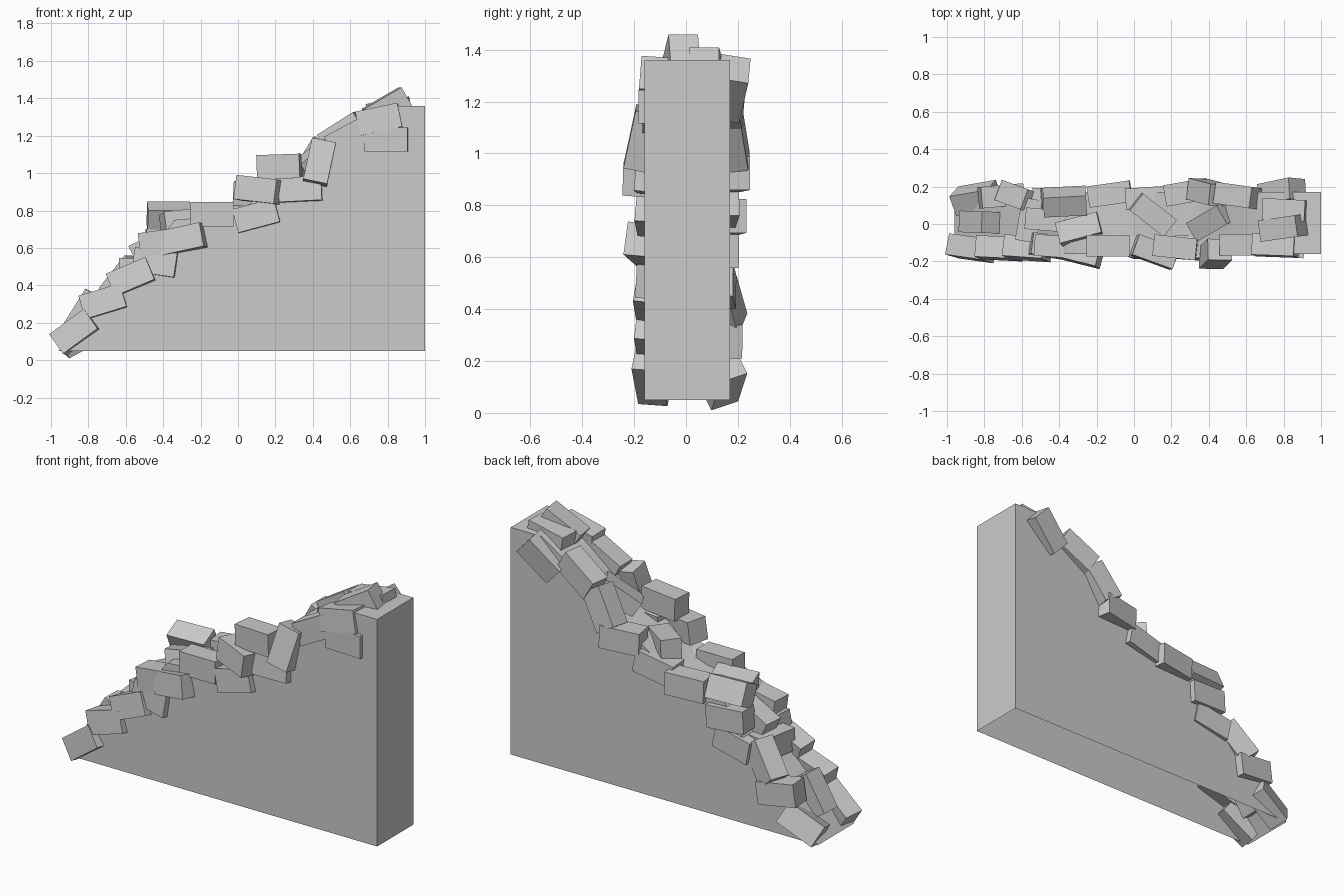
import bpy
import bmesh
from math import radians
from mathutils import Euler

default_cube = bpy.data.objects.get("Cube")
if default_cube:
    bpy.data.objects.remove(default_cube, do_unlink=True)

# Single stone colour
stone = bpy.data.materials.new("stone grey")
stone.use_nodes = True
STONE_COLOUR = (0.6, 0.6, 0.6, 1)
stone.diffuse_color = STONE_COLOUR
stone.node_tree.nodes["Principled BSDF"].inputs["Base Color"].default_value = STONE_COLOUR

BRICK_SIZE = (0.23, 0.115, 0.13)
WALL_BASE = 0.05


def make_object(name, bm):
    """Turn a bmesh into a stone object in the scene."""
    mesh = bpy.data.meshes.new(name)
    bm.to_mesh(mesh)
    bm.free()
    mesh.materials.append(stone)
    obj = bpy.data.objects.new(name, mesh)
    bpy.context.scene.collection.objects.link(obj)
    return obj


def make_wall(profile, front, back):
    """Extrude the broken wall outline through its thickness, open below."""
    bm = bmesh.new()
    outline = [bm.verts.new((x, front, z)) for x, z in profile]
    face = bm.faces.new(outline)
    result = bmesh.ops.extrude_face_region(bm, geom=[face])
    moved = [v for v in result["geom"] if isinstance(v, bmesh.types.BMVert)]
    bmesh.ops.translate(bm, verts=moved, vec=(0, back - front, 0))
    bmesh.ops.recalc_face_normals(bm, faces=bm.faces)
    underside = [f for f in bm.faces if all(v.co.z < WALL_BASE + 0.01 for v in f.verts)]
    bmesh.ops.delete(bm, geom=underside, context="FACES")
    return make_object("wall", bm)


def make_brick(name, x, y, z, pitch=0, yaw=0, roll=0):
    """Place one loose brick; pitch lifts its left end."""
    bm = bmesh.new()
    bmesh.ops.create_cube(bm, size=1)
    bmesh.ops.scale(bm, verts=bm.verts, vec=BRICK_SIZE)
    brick = make_object(name, bm)
    brick.location = (x, y, z)
    brick.rotation_euler = Euler((radians(roll), radians(-pitch), radians(yaw)))
    return brick


# Wall body with a broken, sloping top
wall = make_wall([
    (1, WALL_BASE), (1, 1.36), (.8, 1.36), (.65, 1.26), (.5, 1.14), (.42, 1.03),
    (.3, .96), (.16, .91), (.04, .82), (-.1, .77), (-.34, .75), (-.43, .63),
    (-.52, .48), (-.66, .38), (-.78, .26), (-.88, .15), (-.96, WALL_BASE),
], -.16, .17)
bpy.context.view_layer.objects.active = wall
wall.select_set(True)
bpy.ops.object.shade_smooth_by_angle(angle=radians(50))

# Bricks along the front edge: x, y, z, pitch, yaw, roll
front_bricks = [
    (-.87, -.13, .15, 36, -8, -5),
    (-.72, -.13, .31, 17, -3, -6),
    (-.57, -.13, .44, 23, -4, -8),
    (-.44, -.12, .52, -8, -8, -4),
    (-.41, -.12, .63, 8, -4),
    (-.29, -.15, .645, 12, -14, -5),
    (-.14, -.115, .78),
    (.1, -.13, .77, 15, -3, -4),
    (.11, -.15, .91, -6, -20, -4),
    (.22, -.125, 1.035, 2, -6),
    (.335, -.13, .91, 3, -4, -6),
    (.435, -.16, 1.055, 73, 45, -45),
    (.59, -.11, 1.19, 28),
    (.755, -.115, 1.285, 12, -2, -4),
    (.795, -.12, 1.18, 0, -3),
]

# Bricks lying on the middle of the slope
middle_bricks = [
    (-.82, .01, .25, 58, -2),
    (-.56, .02, .48, 0, 80),
    (-.45, .02, .6, 25, -5),
    (-.29, -.03, .73, 5, 15, -12),
    (.1, .05, .885, -4, -38),
    (.42, .02, 1.06, 35, 30),
    (.8, -.02, 1.345, 30, 8),
    (.81, .075, 1.325, 10, -3),
]

# Bricks along the back edge
back_bricks = [
    (-.845, .14, .135, 28, 10, 20),
    (-.71, .15, .29, -8, 5),
    (-.61, .14, .43, 50, -20),
    (-.42, .13, .49, 12, -3),
    (-.38, .14, .63, -3, 3),
    (-.37, .12, .765, 0, 3, 25),
    (-.13, .16, .755, 2, 8),
    (.08, .14, .8, 12, 4),
    (.28, .17, .92, 2, 10),
    (.4, .17, 1.06, 58, -15, 10),
    (.56, .15, 1.21, 32, -8),
    (.79, .17, 1.25, 42, 12, -12),
]

rows = {"front_brick": front_bricks, "middle_brick": middle_bricks, "back_brick": back_bricks}
for row_name, bricks in rows.items():
    for number, placement in enumerate(bricks, start=1):
        make_brick(f"{row_name}_{number}", *placement)
